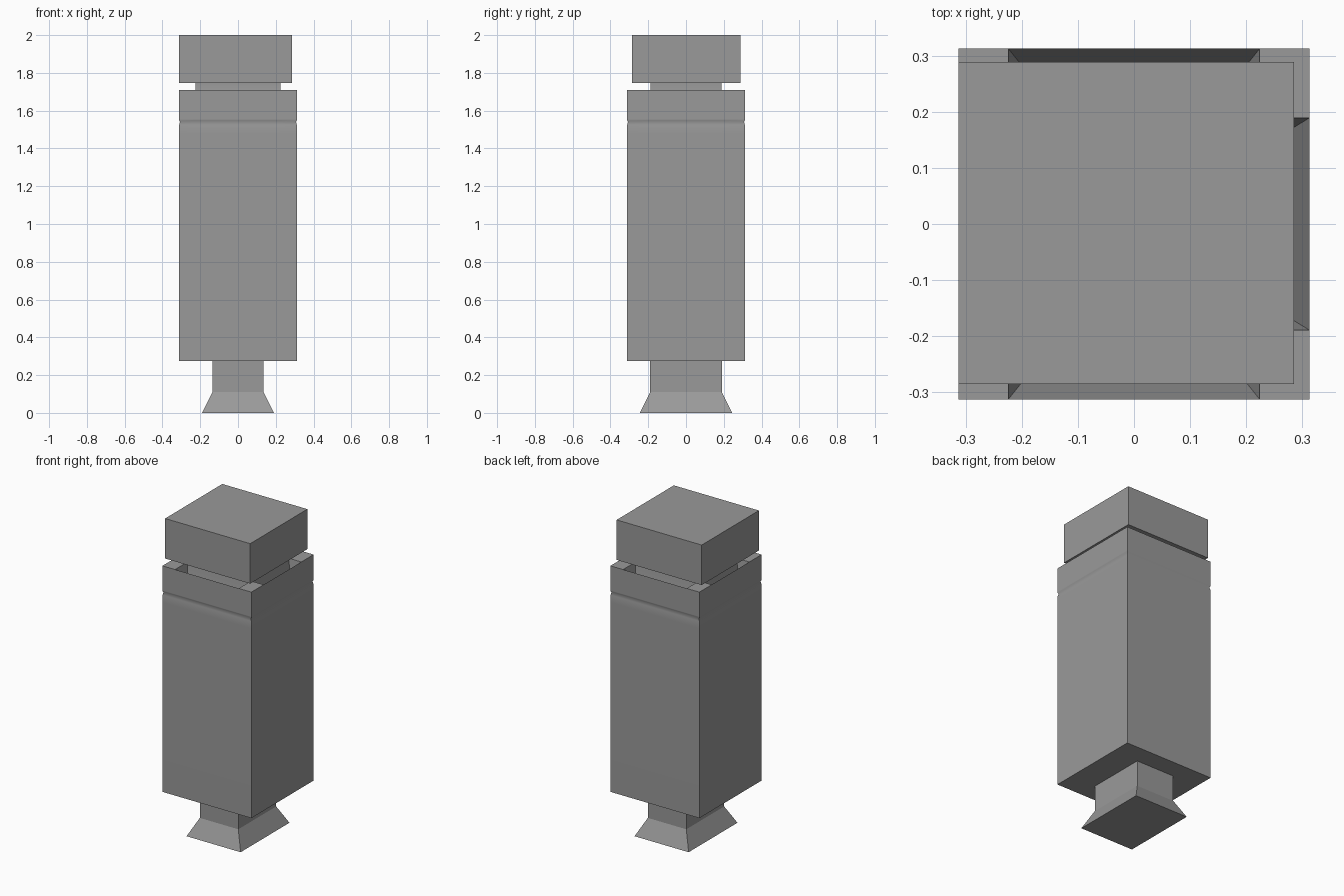
import bpy, bmesh
from math import radians

if "Cube" in bpy.data.objects:
    bpy.data.objects.remove(bpy.data.objects["Cube"])

# Dark grey surface shared by all parts
grey = bpy.data.materials.new("dark_grey")
grey.diffuse_color = (0.32, 0.32, 0.32, 1)
grey.use_nodes = True
grey.node_tree.nodes["Principled BSDF"].inputs["Base Color"].default_value = grey.diffuse_color


def finish(bm, name):
    bmesh.ops.remove_doubles(bm, verts=bm.verts, dist=0.0005)
    bmesh.ops.recalc_face_normals(bm, faces=bm.faces)
    me = bpy.data.meshes.new(name)
    bm.to_mesh(me)
    bm.free()
    me.materials.append(grey)
    ob = bpy.data.objects.new(name, me)
    bpy.context.collection.objects.link(ob)
    return ob


def loft(bm, rings, cap_top=True):
    """Join rings of points with quads and close the ends."""
    rows = [[bm.verts.new(p) for p in ring] for ring in rings]
    n = len(rows[0])
    for a, b in zip(rows, rows[1:]):
        for i in range(n):
            j = (i + 1) % n
            bm.faces.new((a[i], a[j], b[j], b[i]))
    bm.faces.new(rows[0][::-1])
    if cap_top:
        bm.faces.new(rows[-1])


def rect(x0, x1, y0, y1, z):
    return [(x0, y0, z), (x1, y0, z), (x1, y1, z), (x0, y1, z)]


R, NX, NY = 0.3125, 0.224, 0.189    # body half width, neck half widths
TOP, GAP = 1.71, 1.748


def body_ring(r, z):
    a, b = NX, NY
    return [(x, y, z) for x, y in (
        (-r, -r), (-a, -r), (a, -r), (r, -r), (r, -b), (r, b),
        (r, r), (a, r), (-a, r), (-r, r), (-r, b), (-r, -b))]


# Body with a fine groove, top split into corners, pockets and neck
bm = bmesh.new()
loft(bm, [body_ring(r, z) for r, z in (
    (R, 0.275), (R, 1.48), (R - 0.001, 1.525), (R - 0.005, 1.541),
    (R, 1.549), (R, 1.555), (R, TOP))], cap_top=False)
xs, ys = (-R, -NX, NX, R), (-R, -NY, NY, R)
for i in range(3):
    for j in range(3):
        x0, x1, y0, y1 = xs[i], xs[i + 1], ys[j], ys[j + 1]
        cell = rect(x0, x1, y0, y1, TOP)
        if i == 1 and j == 1:        # neck
            lid = rect(x0, x1, y0, y1, GAP)
        elif i == 1 or j == 1:       # tapered pocket
            dx, dy = (0.04, 0.05) if i == 1 else (0.036, 0.022)
            lid = rect(x0 + dx, x1 - dx, y0 + dy, y1 - dy, TOP - 0.2)
        else:                        # flat corner
            bm.faces.new([bm.verts.new(p) for p in cell])
            continue
        a = [bm.verts.new(p) for p in cell]
        b = [bm.verts.new(p) for p in lid]
        for k in range(4):
            m = (k + 1) % 4
            bm.faces.new((a[k], a[m], b[m], b[k]))
        bm.faces.new(b)
body = finish(bm, "body")
bpy.context.view_layer.objects.active = body
body.select_set(True)
bpy.ops.object.shade_smooth_by_angle(angle=radians(60))
body.select_set(False)

# Offset cap block
bm = bmesh.new()
loft(bm, [rect(-0.3125, 0.285, -0.285, 0.289, z) for z in (GAP - 0.002, 2.0)])
finish(bm, "cap")

# Stem and flared foot
bm = bmesh.new()
loft(bm, [rect(-x, x, -y, y, z) for x, y, z in (
    (0.19, 0.245, 0), (0.135, 0.19, 0.11), (0.135, 0.19, 0.276))])
finish(bm, "foot")
